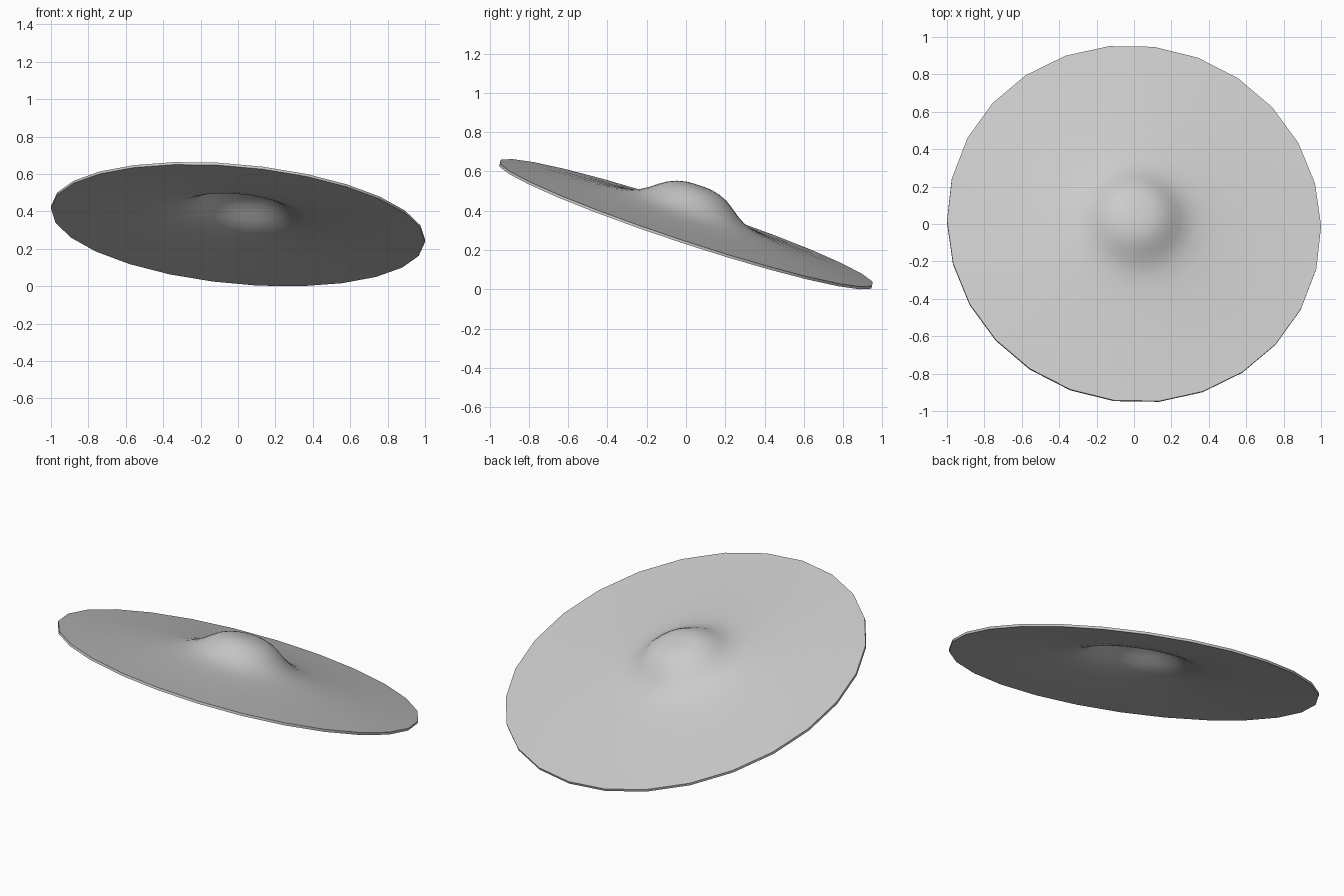
import bpy, bmesh, math
from mathutils import Vector

if "Cube" in bpy.data.objects:
    bpy.data.objects.remove(bpy.data.objects["Cube"])

SIDES = 26
RADIUS = 1.004
THICK = 0.014

# Top profile of the disc: (radius, height above the rim)
top = [(0.0, 0.2), (0.04, 0.199), (0.08, 0.196), (0.12, 0.186), (0.16, 0.169),
       (0.2, 0.142), (0.24, 0.112), (0.28, 0.088), (0.33, 0.068), (0.4, 0.053),
       (0.5, 0.039), (0.65, 0.025), (0.82, 0.011), (RADIUS, 0.0)]
bottom = [(r, h - THICK) for r, h in reversed(top)]

# Lathe the closed shell profile round the axis
bm = bmesh.new()


def ring(r, h):
    if r == 0:
        return [bm.verts.new((0, 0, h))] * SIDES
    step = 2 * math.pi / SIDES
    return [bm.verts.new((r * math.cos(i * step), r * math.sin(i * step), h))
            for i in range(SIDES)]


rings = [ring(r, h) for r, h in top + bottom]
for a, b in zip(rings, rings[1:]):
    for i in range(SIDES):
        j = (i + 1) % SIDES
        quad = [a[i], b[i], b[j], a[j]]
        bm.faces.new(list(dict.fromkeys(quad)))
bmesh.ops.recalc_face_normals(bm, faces=bm.faces[:])

# Lean the disc back so its top faces the rear, then rest it on the floor
normal = Vector((0.095, 0.33, 1)).normalized()
tilt = Vector((0, 0, 1)).rotation_difference(normal)
for v in bm.verts:
    v.co = tilt @ v.co
shift = Vector([-(min(c) + max(c)) / 2 for c in zip(*[v.co[:] for v in bm.verts])])
shift.z = -min(v.co.z for v in bm.verts)
bmesh.ops.translate(bm, verts=bm.verts[:], vec=shift)

mesh = bpy.data.meshes.new("cymbal")
bm.to_mesh(mesh)
bm.free()
cymbal = bpy.data.objects.new("cymbal", mesh)
bpy.context.collection.objects.link(cymbal)

# Smooth surface with a sharp rim
bpy.context.view_layer.objects.active = cymbal
cymbal.select_set(True)
bpy.ops.object.shade_smooth_by_angle(angle=math.radians(35))
